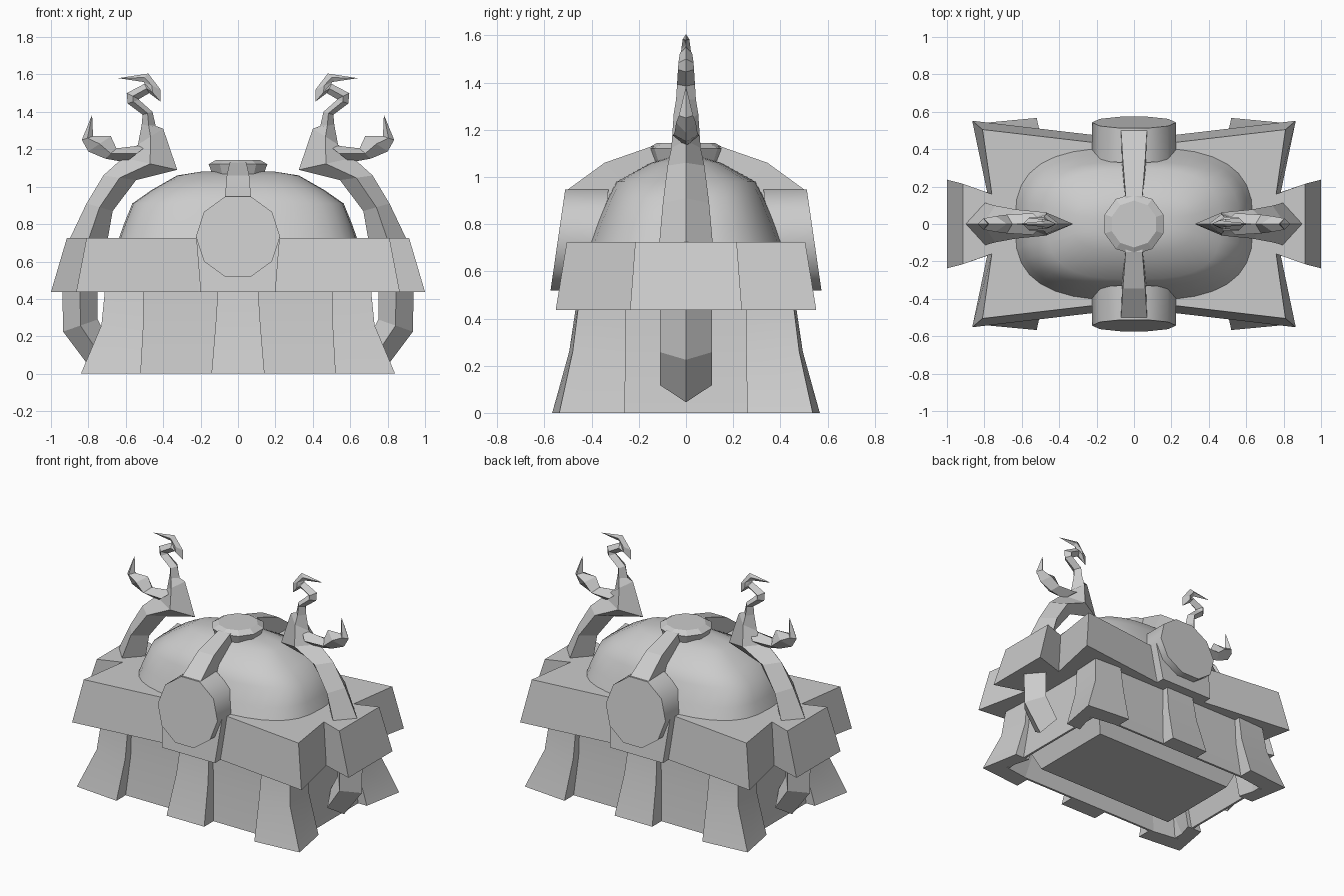
import bpy, bmesh, math

cube = bpy.data.objects.get("Cube")
if cube:
    bpy.data.objects.remove(cube, do_unlink=True)

grey = bpy.data.materials.new("stone_grey")
grey.use_nodes = True
COLOUR = (0.6, 0.6, 0.6, 1)
grey.diffuse_color = COLOUR
grey.node_tree.nodes["Principled BSDF"].inputs["Base Color"].default_value = COLOUR


def loft(name, rings, smooth=False):
    """Skin a list of equal-length point rings and close both ends."""
    bm = bmesh.new()
    loops = [[bm.verts.new(p) for p in ring] for ring in rings]
    n = len(loops[0])
    for a, b in zip(loops, loops[1:]):
        for i in range(n):
            j = (i + 1) % n
            bm.faces.new((a[i], a[j], b[j], b[i]))
    bm.faces.new(loops[0])
    bm.faces.new(loops[-1])
    bmesh.ops.remove_doubles(bm, verts=bm.verts[:], dist=0.0005)
    bmesh.ops.recalc_face_normals(bm, faces=bm.faces[:])
    mesh = bpy.data.meshes.new(name)
    bm.to_mesh(mesh)
    bm.free()
    for poly in mesh.polygons:
        poly.use_smooth = smooth
    if smooth:
        mesh.set_sharp_from_angle(angle=math.radians(40))
    mesh.materials.append(grey)
    ob = bpy.data.objects.new(name, mesh)
    bpy.context.collection.objects.link(ob)


def rect(x, y, z):
    return [(x, y, z), (-x, y, z), (-x, -y, z), (x, -y, z)]


SIDES = ((1, "left"), (-1, "right"))
ENDS = ((-1, "front"), (1, "back"))

# Recessed wall panels around a tapered box that rests on the ground
loft("chest_wall", [rect(0.675, 0.425, 0.46), rect(0.685, 0.435, 0.26),
                    rect(0.725, 0.468, 0.0), rect(0.71, 0.453, 0.0),
                    rect(0.65, 0.405, 0.27), rect(0.54, 0.30, 0.0)], smooth=True)

# Flared corner posts with an L-shaped section
# each level: z, corner x, y, front arm end x, y, side arm end x, y, thickness
CORNER = [(0.46, 0.71, 0.455, 0.505, 0.465, 0.70, 0.255, 0.07),
          (0.26, 0.73, 0.48, 0.505, 0.495, 0.715, 0.255, 0.09),
          (0.0, 0.84, 0.537, 0.52, 0.567, 0.79, 0.26, 0.11)]
for sx, side in SIDES:
    for sy, end in ENDS:
        rings = []
        for z, x, y, fx, fy, ex, ey, t in CORNER:
            section = [(x, y), (fx, fy), (fx, fy - t), (x - t, y - t),
                       (ex - t, ey), (ex, ey)]
            rings.append([(sx * px, sy * py, z) for px, py in section])
        loft(f"{end}_{side}_corner_post", rings, smooth=True)

# Middle posts on the front and back
for sy, end in ENDS:
    loft(f"{end}_middle_post",
         [[(-w, sy * y, z), (w, sy * y, z), (w, sy * (y - t), z), (-w, sy * (y - t), z)]
          for z, w, y, t in ((0.46, 0.107, 0.465, 0.07), (0.26, 0.12, 0.495, 0.09),
                             (0.0, 0.142, 0.567, 0.11))], smooth=True)


# Wide rim band with pinched sides and projecting end plates
def band_ring(z, quarter):
    pts = [(x, y) for x, y in quarter]
    pts += [(x, -y) for x, y in reversed(quarter)]
    pts += [(-x, -y) for x, y in quarter]
    pts += [(-x, y) for x, y in reversed(quarter)]
    return [(x, y, z) for x, y in pts]


loft("rim_band", [
    band_ring(0.437, [(0.21, 0.475), (0.865, 0.552), (0.785, 0.17), (1.0, 0.237)]),
    band_ring(0.725, [(0.21, 0.435), (0.81, 0.505), (0.76, 0.16), (0.915, 0.215)])])

# Smooth, boxy rounded lid
DOME = [(0.70, 0.645, 0.418), (0.80, 0.61, 0.38), (0.91, 0.565, 0.333),
        (0.98, 0.465, 0.295), (1.06, 0.325, 0.15), (1.08, 0.2, 0.08)]
rings = []
for z, a, b in DOME:
    ring = []
    for i in range(32):
        c, s = math.cos(math.tau * i / 32), math.sin(math.tau * i / 32)
        ring.append((a * math.copysign(abs(c) ** 0.7, c),
                     b * math.copysign(abs(s) ** 0.7, s), z))
    rings.append(ring)
loft("domed_lid", rings, smooth=True)

# Strap over the lid: y, outer z, inner y, inner z, half width
STRAP = [(0.51, 0.94, 0.36, 0.82, 0.07), (0.345, 1.06, 0.25, 0.96, 0.06),
         (0.15, 1.128, 0.12, 1.03, 0.045)]
STRAP += [(-y, z, -iy, iz, w) for y, z, iy, iz, w in reversed(STRAP)]
loft("lid_strap", [[(-w, y, z), (w, y, z), (w, iy, iz), (-w, iy, iz)]
                   for y, z, iy, iz, w in STRAP])

# Faceted knob on top
loft("top_knob", [[(r * math.cos(math.tau * (i + 0.5) / 10),
                    r * math.sin(math.tau * (i + 0.5) / 10), z) for i in range(10)]
                  for z, r in ((1.03, 0.13), (1.12, 0.165), (1.143, 0.125))])

# Ten-sided boss and its backing block on front and back
for sy, end in ENDS:
    def boss_ring(yc, r, tilt):
        ring = []
        for i in range(10):
            a = math.tau * (i + 0.5) / 10 + math.pi / 2
            dz = r * math.sin(a)
            ring.append((r * math.cos(a), sy * (yc - tilt * dz), 0.733 + dz))
        return ring
    loft(f"{end}_boss", [boss_ring(0.35, 0.225, 0.1), boss_ring(0.543, 0.225, 0.145)],
         smooth=True)
    loft(f"{end}_boss_block",
         [[(-w, sy * y, z), (w, sy * y, z), (w, sy * 0.38, z), (-w, sy * 0.38, z)]
          for z, w, y in ((0.437, 0.2, 0.535), (0.735, 0.224, 0.49))])

# Horns with a diamond section: outer x, z, inner x, z, half depth
HORN = [(0.91, 0.70, 0.70, 0.70, 0.115), (0.81, 0.91, 0.67, 0.87, 0.098),
        (0.72, 1.06, 0.545, 1.035, 0.078), (0.615, 1.155, 0.325, 1.09, 0.062),
        (0.535, 1.225, 0.40, 1.31, 0.052), (0.515, 1.33, 0.44, 1.325, 0.042),
        (0.51, 1.385, 0.457, 1.40, 0.038), (0.59, 1.445, 0.53, 1.465, 0.034),
        (0.595, 1.50, 0.53, 1.468, 0.032), (0.50, 1.55, 0.475, 1.50, 0.026),
        (0.50, 1.555, 0.415, 1.455, 0.022), (0.505, 1.56, 0.415, 1.52, 0.02),
        (0.52, 1.562, 0.48, 1.605, 0.014), (0.64, 1.58, 0.64, 1.58, 0)]
PRONG = [(0.60, 1.13, 0.48, 1.225, 0.058), (0.71, 1.15, 0.65, 1.205, 0.05),
         (0.80, 1.188, 0.68, 1.27, 0.042), (0.835, 1.25, 0.775, 1.27, 0.03),
         (0.78, 1.385, 0.78, 1.385, 0)]
TAIL = [(0.94, 0.50, 0.75, 0.50, 0.11), (0.935, 0.225, 0.75, 0.29, 0.11),
        (0.80, 0.045, 0.70, 0.19, 0.11)]
for sx, side in SIDES:
    for part, chain in (("horn", HORN), ("horn_prong", PRONG), ("horn_tail", TAIL)):
        rings = []
        for ox, oz, ix, iz, d in chain:
            mx, mz = (ox + ix) / 2, (oz + iz) / 2
            rings.append([(sx * ox, 0, oz), (sx * mx, d, mz),
                          (sx * ix, 0, iz), (sx * mx, -d, mz)])
        loft(f"{side}_{part}", rings)
